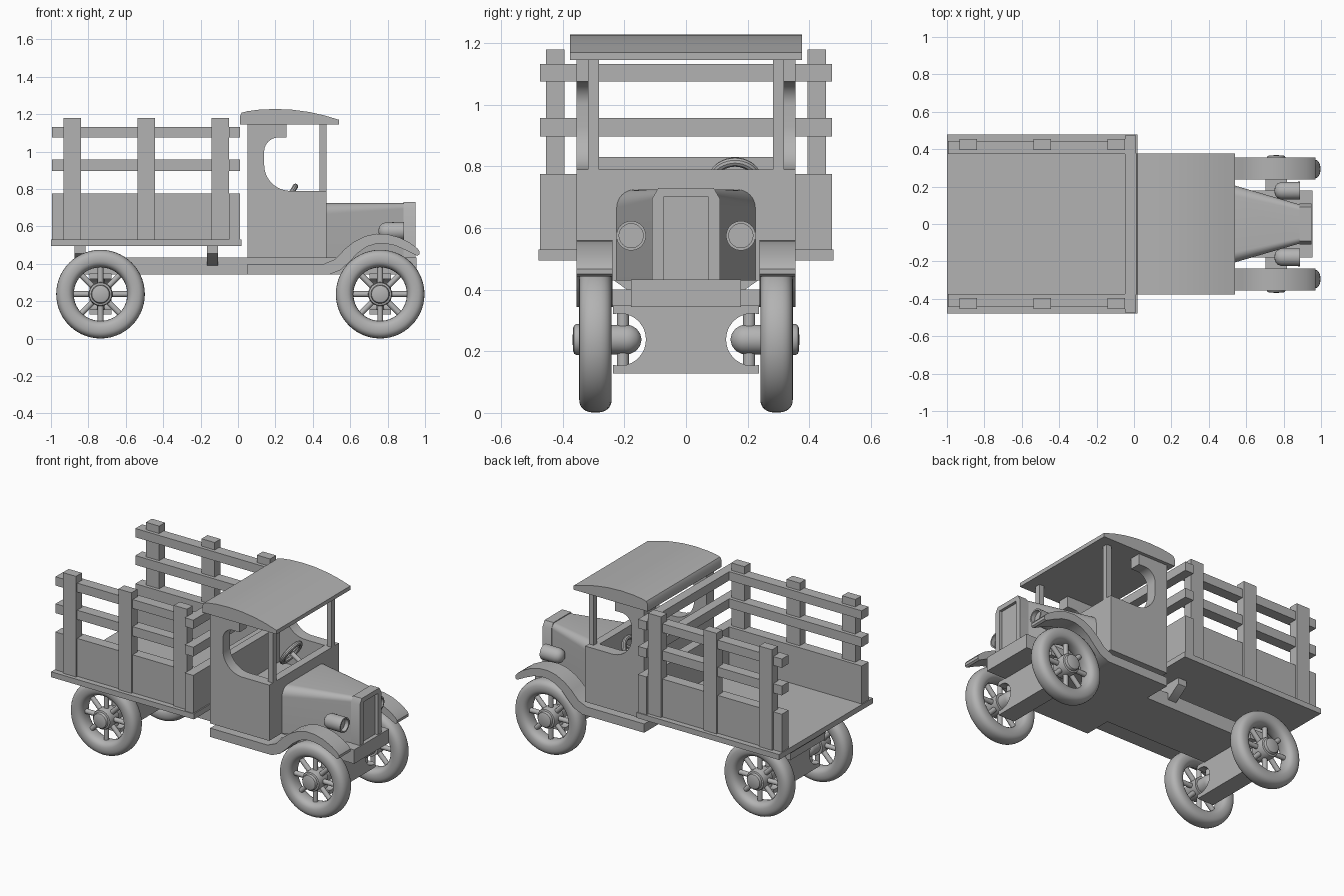
import bpy, bmesh, math
from mathutils import Vector, Matrix

if "Cube" in bpy.data.objects:
    bpy.data.objects.remove(bpy.data.objects["Cube"])


def finish(name, bm):
    bmesh.ops.remove_doubles(bm, verts=bm.verts, dist=1e-5)
    bmesh.ops.recalc_face_normals(bm, faces=bm.faces)
    me = bpy.data.meshes.new(name)
    bm.to_mesh(me)
    bm.free()
    ob = bpy.data.objects.new(name, me)
    bpy.context.collection.objects.link(ob)
    return ob


def loft(name, rings):
    bm = bmesh.new()
    vs = [[bm.verts.new(p) for p in r] for r in rings]
    n = len(vs[0])
    for a, b in zip(vs, vs[1:]):
        for i in range(n):
            bm.faces.new((a[i], a[(i + 1) % n], b[(i + 1) % n], b[i]))
    bm.faces.new(vs[0])
    bm.faces.new(vs[-1])
    return finish(name, bm)


def prism_y(name, pts, y0, y1):
    return loft(name, [[(x, y, z) for x, z in pts] for y in (y0, y1)])


def prism_x(name, pts, x0, x1):
    return loft(name, [[(x, y, z) for y, z in pts] for x in (x0, x1)])


def box(name, x0, x1, y0, y1, z0, z1):
    return prism_y(name, [(x0, z0), (x1, z0), (x1, z1), (x0, z1)], y0, y1)


def arc(cx, cz, r, a0, a1, n=12):
    return [(cx + r * math.cos(math.radians(a0 + (a1 - a0) * i / n)),
             cz + r * math.sin(math.radians(a0 + (a1 - a0) * i / n))) for i in range(n + 1)]


def revolve(name, prof, centre, axis, closed=False, n=40):
    # prof: (radius, distance along axis)
    bm = bmesh.new()
    q = Vector((0, 0, 1)).rotation_difference(Vector(axis))
    rows = []
    for i in range(n):
        t = 2 * math.pi * i / n
        rows.append([bm.verts.new(Vector(centre) + q @ Vector((r * math.cos(t), r * math.sin(t), h)))
                     for r, h in prof])
    m = len(prof)
    for i in range(n):
        a, b = rows[i], rows[(i + 1) % n]
        for j in range(m if closed else m - 1):
            k = (j + 1) % m
            bm.faces.new((a[j], a[k], b[k], b[j]))
    return finish(name, bm)


def rod(name, p, q, r):
    p, q = Vector(p), Vector(q)
    L = (q - p).length
    return revolve(name, [(0, 0), (r, 0), (r, L), (0, L)], p, (q - p).normalized(), n=14)


# chassis and axle blocks with hollowed ends for the hubs
box("chassis", -0.87, 0.955, -0.178, 0.178, 0.343, 0.433)
end = [(0.237, 0.128)] + arc(0.215, 0.238, 0.085, 285, 75, 20) + [(0.237, 0.348)]
for nm, x in (("rear", -0.735), ("front", 0.76)):
    prism_x(nm + "_axle_block", end + [(-y, z) for y, z in reversed(end)], x - 0.058, x + 0.058)
    for s in (-1, 1):
        rod(nm + "_king_pin", (x, s * 0.205, 0.14), (x, s * 0.205, 0.335), 0.02)

# wheels
tire = [(0.190 + 0.047 * math.copysign(abs(math.cos(t)) ** 0.8, math.cos(t)),
         0.053 * math.copysign(abs(math.sin(t)) ** 0.8, math.sin(t)))
        for t in [2 * math.pi * i / 24 for i in range(24)]]
for nm, x in (("rear", -0.735), ("front", 0.76)):
    for s, side in ((-1, "right"), (1, "left")):
        w = nm + "_" + side + "_"
        c = (x, s * 0.294, 0.238)
        revolve(w + "tire", tire, c, (0, s, 0), closed=True, n=56)
        revolve(w + "hub", [(0, -0.15), (0.02, -0.145), (0.036, -0.133), (0.046, -0.115), (0.048, -0.1),
                            (0.048, -0.04), (0.062, -0.04), (0.064, 0.04), (0.06, 0.05), (0.05, 0.053),
                            (0.05, 0.062), (0.046, 0.069), (0.036, 0.073), (0, 0.074)], c, (0, s, 0))
        for k in range(8):
            t = k * math.pi / 4
            d = Vector((math.cos(t), 0, math.sin(t)))
            rod(w + "spoke_%d" % k, Vector(c) + d * 0.04, Vector(c) + d * 0.16, 0.0155)

# truck bed: floor, supports, stakes, rails
box("bed_floor", -1.0, 0.02, -0.479, 0.479, 0.495, 0.53)
for i, x in enumerate((-0.845, -0.136)):
    prism_x("bed_support_%d" % i, [(-0.27, 0.496), (-0.27, 0.455), (-0.177, 0.39),
                                   (0.177, 0.39), (0.27, 0.455), (0.27, 0.496)], x - 0.03, x + 0.03)
bands = (("panel", 0.528, 0.775), ("lower_rail", 0.897, 0.957), ("upper_rail", 1.075, 1.132))
for nm, z0, z1 in bands:
    box("bed_front_" + nm, -0.048, 0.012, -0.474, 0.474, z0, z1)
    for s in (-1, 1):
        box("bed_side_" + nm, -0.995, -0.045, s * 0.373, s * 0.443, z0, z1)
for x in (-0.887, -0.490, -0.094):
    for s in (-1, 1):
        box("bed_stake", x - 0.047, x + 0.047, s * 0.395, s * 0.455, 0.529, 1.18)

# cab: side walls with curved door opening, pillars, panels, seat
wall = [(0.05, 0.43), (0.472, 0.43), (0.472, 0.79)] + arc(0.28, 0.93, 0.14, 270, 180) \
    + arc(0.215, 1.0, 0.075, 180, 90) + [(0.26, 1.075), (0.26, 1.15), (0.05, 1.15)]
for s in (-1, 1):
    prism_y("cab_side_wall", wall, s * 0.283, s * 0.355)
    box("windshield_post", 0.437, 0.472, s * 0.283, s * 0.318, 0.78, 1.15)
box("cab_front_panel", 0.42, 0.472, -0.29, 0.29, 0.43, 0.79)
box("cab_back_panel", 0.05, 0.10, -0.29, 0.29, 0.43, 0.83)
box("seat", 0.10, 0.25, -0.29, 0.29, 0.43, 0.60)
box("cab_floor", 0.05, 0.47, -0.30, 0.30, 0.43, 0.45)
box("running_board", 0.05, 0.49, -0.356, 0.356, 0.343, 0.40)

# roof
prism_y("roof", [(0.01, 1.145), (0.54, 1.145), (0.54, 1.17), (0.46, 1.194), (0.38, 1.212), (0.29, 1.224),
                 (0.20, 1.228), (0.11, 1.224), (0.05, 1.216), (0.02, 1.208), (0.01, 1.19)], -0.377, 0.377)

# steering wheel
sc = Vector((0.268, 0.159, 0.75))
ax = Vector((-0.85, 0, 0.52)).normalized()
revolve("steering_wheel", [(0.075 + 0.015 * math.cos(a), 0.015 * math.sin(a))
                           for a in [math.pi * i / 5 for i in range(10)]], sc, ax, closed=True)
rod("steering_column", sc + ax * 0.01, sc - ax * 0.19, 0.015)
for k in range(4):
    d = Matrix.Rotation(k * math.pi / 2 + math.pi / 4, 3, ax) @ Vector((0, 1, 0))
    rod("steering_spoke_%d" % k, sc, sc + d * 0.075, 0.009)


# hood and radiator
def hood_ring(x, w, r):
    pts = [(w, 0.43)] + arc(w - r, 0.725 - r, r, 0, 90, 8)
    pts += [(-y, z) for y, z in reversed(pts)]
    return [(x, y, z) for y, z in pts]


loft("hood", [hood_ring(0.465, 0.227, 0.06), hood_ring(0.89, 0.103, 0.03)])
shell = [(-0.11, 0.43), (0.11, 0.43), (0.11, 0.695), (0.09, 0.73), (-0.09, 0.73), (-0.11, 0.695)]
prism_x("radiator_core", shell, 0.885, 0.93)
for s in (-1, 1):
    prism_x("radiator_side", [(s * 0.11, 0.43), (s * 0.11, 0.695), (s * 0.09, 0.73), (s * 0.073, 0.73),
                              (s * 0.073, 0.43)], 0.885, 0.948)
box("radiator_top", 0.885, 0.948, -0.074, 0.074, 0.70, 0.73)

# front fenders and headlights
fender = [(0.46, 0.40), (0.52, 0.425), (0.57, 0.478), (0.62, 0.518), (0.68, 0.548), (0.74, 0.561), (0.80, 0.558),
          (0.86, 0.542), (0.92, 0.512), (0.958, 0.484), (0.971, 0.467), (0.97, 0.45), (0.958, 0.443),
          (0.90, 0.472), (0.84, 0.498), (0.79, 0.508), (0.74, 0.508), (0.69, 0.492), (0.64, 0.458),
          (0.60, 0.415), (0.55, 0.368), (0.49, 0.343), (0.46, 0.343)]
for s in (-1, 1):
    prism_y("front_fender", fender, s * 0.238, s * 0.356)
    revolve("headlight", [(0, 0), (0.022, 0.004), (0.038, 0.016), (0.047, 0.038), (0.048, 0.138),
                          (0.039, 0.138), (0.039, 0.112), (0, 0.112)], (0.75, s * 0.178, 0.575), (1, 0, 0))

# dark grey finish, smooth shading with sharp edges kept
grey = bpy.data.materials.new("dark_grey")
grey.diffuse_color = (0.45, 0.45, 0.45, 1)
grey.use_nodes = True
grey.node_tree.nodes["Principled BSDF"].inputs["Base Color"].default_value = grey.diffuse_color
for ob in bpy.context.collection.objects:
    ob.data.materials.append(grey)
    ob.select_set(True)
    bpy.context.view_layer.objects.active = ob
bpy.ops.object.shade_smooth_by_angle(angle=math.radians(35))
